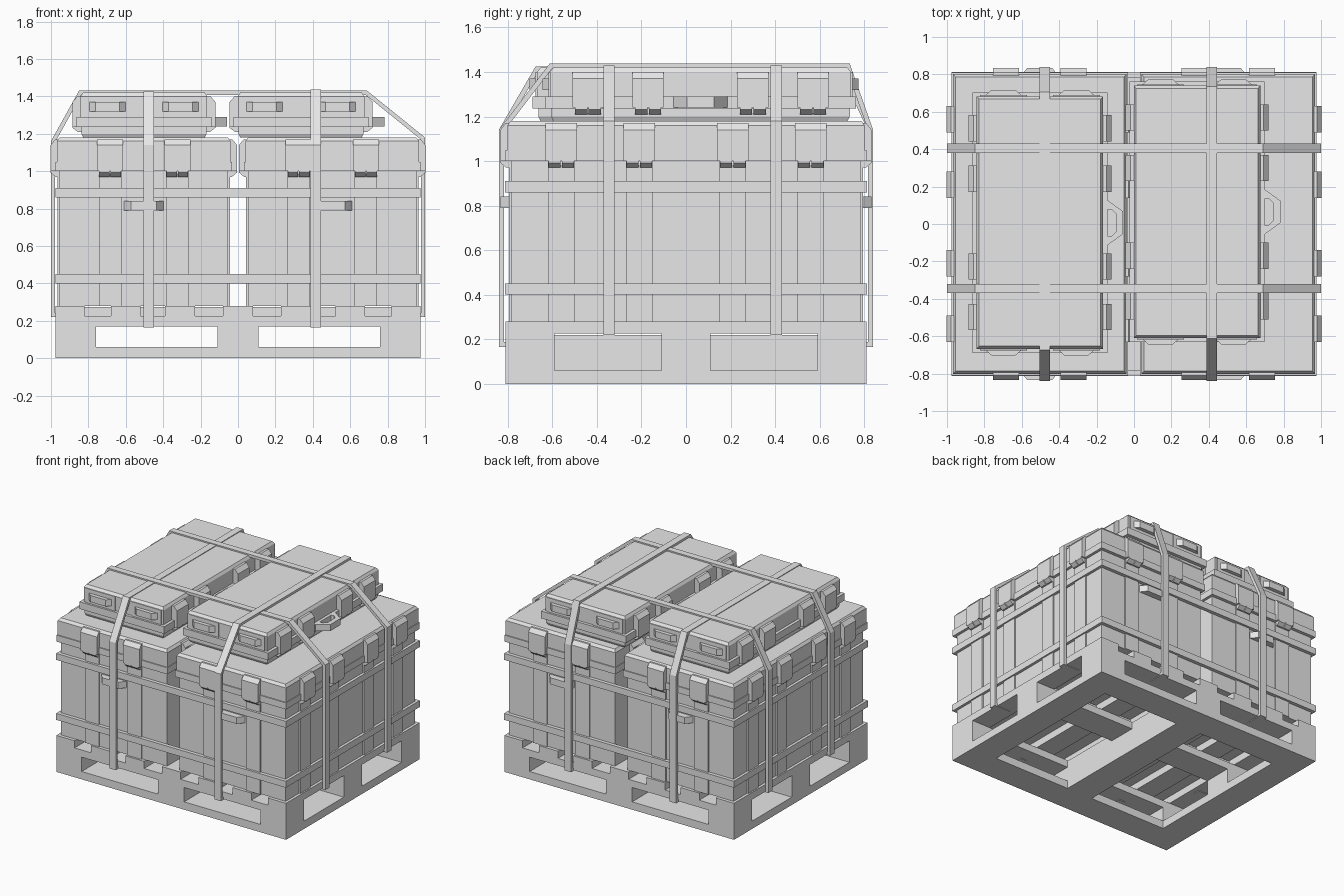
import bpy, bmesh, math
from mathutils import Vector, Matrix

if "Cube" in bpy.data.objects:
    bpy.data.objects.remove(bpy.data.objects["Cube"])

grey = bpy.data.materials.new("plain_grey")
grey.diffuse_color = (0.8, 0.8, 0.8, 1)
grey.use_nodes = True
grey.node_tree.nodes["Principled BSDF"].inputs["Base Color"].default_value = grey.diffuse_color


class Part:
    """Collects simple solids into one named object."""
    def __init__(self, name):
        self.name, self.bm = name, bmesh.new()

    def prism(self, pts, ext, mat=Matrix()):
        # closed profile swept along a vector
        ext = Vector(ext)
        a = [self.bm.verts.new(mat @ Vector(p)) for p in pts]
        b = [self.bm.verts.new(mat @ (Vector(p) + ext)) for p in pts]
        n = len(pts)
        for i in range(n):
            j = (i + 1) % n
            self.bm.faces.new((a[i], a[j], b[j], b[i]))
        self.bm.faces.new(a[::-1])
        self.bm.faces.new(b)

    def box(self, x0, x1, y0, y1, z0, z1, mat=Matrix()):
        self.prism([(x0, y0, z0), (x1, y0, z0), (x1, y1, z0), (x0, y1, z0)],
                   (0, 0, z1 - z0), mat)

    def stack(self, cx, cy, rings):
        # rectangular rings (z, half x, half y) lofted upward
        loops = [[self.bm.verts.new((cx + sx * hx, cy + sy * hy, z))
                  for sx, sy in ((-1, -1), (1, -1), (1, 1), (-1, 1))]
                 for z, hx, hy in rings]
        for a, b in zip(loops, loops[1:]):
            for i in range(4):
                j = (i + 1) % 4
                self.bm.faces.new((a[i], a[j], b[j], b[i]))
        self.bm.faces.new(loops[0][::-1])
        self.bm.faces.new(loops[-1])

    def done(self):
        bmesh.ops.recalc_face_normals(self.bm, faces=self.bm.faces[:])
        me = bpy.data.meshes.new(self.name)
        self.bm.to_mesh(me)
        self.bm.free()
        me.materials.append(grey)
        ob = bpy.data.objects.new(self.name, me)
        bpy.context.scene.collection.objects.link(ob)


def facing(cx, cy, side):
    # local x = outward; sides 0:+x 1:+y 2:-x 3:-y
    return Matrix.Translation((cx, cy, 0)) @ Matrix.Rotation(side * math.pi / 2, 4, 'Z')


def latch(part, m, r, off, t, z0, z1):
    # plate with chamfered head and two sloped hooks below
    w = 0.07
    part.prism([(r, off - w, z0 + .03), (r + t, off - w, z0 + .03),
                (r + t, off - w, z1 - .03), (r + t * .5, off - w, z1), (r, off - w, z1)],
               (0, 2 * w, 0), m)
    for s in (off - w + .012, off + w - .067):
        part.prism([(r, s, z0 + .03), (r + t, s, z0 + .03), (r + t, s, z0 + .022),
                    (r + t * .45, s, z0), (r, s, z0)], (0, .055, 0), m)


def handle(part, m, r, off, t, w, z0, z1):
    # solid trapezoid grip
    part.prism([(r, off - w, z0), (r + t, off - w * .65, z0),
                (r + t, off + w * .65, z0), (r, off + w, z0)], (0, 0, z1 - z0), m)


def strap(name, pts, centre, along_x, width=.055, t=.022):
    # flat band following an outline path, thickness turned inward
    p = [Vector(q) for q in pts]
    inner = []
    for i, q in enumerate(p):
        ns = []
        for a, b in ((i - 1, i), (i, i + 1)):
            if a >= 0 and b < len(p):
                d = (p[b] - p[a]).normalized()
                ns.append(Vector((d.y, -d.x)))
        n = sum(ns, Vector((0, 0))).normalized()
        inner.append(q + n * t / n.dot(ns[0]))
    part = Part(name)
    h = width / 2
    for i in range(len(p) - 1):
        quad = (p[i], p[i + 1], inner[i + 1], inner[i])
        if along_x:
            part.prism([(q.x, centre - h, q.y) for q in quad], (0, width, 0))
        else:
            part.prism([(centre - h, q.x, q.y) for q in quad], (width, 0, 0))
    bmesh.ops.remove_doubles(part.bm, verts=part.bm.verts[:], dist=1e-5)
    # drop the hidden faces between segments
    seen = {}
    for f in part.bm.faces:
        seen.setdefault(frozenset(f.verts), []).append(f)
    inside = [f for f in part.bm.faces
              if all(len(e.link_faces) > 2 for e in f.edges)]
    bmesh.ops.delete(part.bm, geom=inside, context='FACES_ONLY')
    part.done()


# pallet: base frame, blocks, beams and deck boards
PX, PY = .975, .81
base = Part("pallet_base_frame")
for s in (-1, 1):
    base.box(*sorted((s * .76, s * PX)), -PY, PY, 0, .06)
    base.box(-.76, .76, *sorted((s * .59, s * PY)), 0, .06)
base.box(-.11, .11, -.59, .59, 0, .06)
base.done()

blocks = Part("pallet_blocks")
for s in (-1, 1):
    for y0, y1 in ((-PY, -.59), (-.11, .11), (.59, PY)):
        blocks.box(*sorted((s * .76, s * PX)), y0, y1, .06, .17)
blocks.box(-.11, .11, -PY, PY, .06, .17)
blocks.done()

beams = Part("pallet_beams")
for y0, y1 in ((-PY, -.59), (-.11, .11), (.59, PY)):
    beams.box(-PX, PX, y0, y1, .17, .225)
beams.box(-.11, .11, -.59, .59, .17, .22)
beams.box(-.95, .95, -.06, .06, .225, .274)
beams.done()

deck = Part("pallet_deck_boards")
for x0, x1 in ((-PX, -.82), (-.68, -.52), (-.39, -.23), (-.08, .08),
               (.23, .39), (.52, .68), (.82, PX)):
    deck.box(x0, x1, -PY, PY, .225, .28)
deck.done()

# two tall crates with lids, ribs, latches and end grips
for label, cx in (("left", -.504), ("right", .504)):
    crate = Part(label + "_crate")
    crate.stack(cx, 0, [(.28, .45, .785), (1.0, .45, .785), (1.0, .471, .81),
                        (1.05, .471, .81), (1.05, .465, .802), (1.16, .465, .802),
                        (1.18, .45, .787)])
    crate.done()
    ribs = Part(label + "_crate_ribs")
    hard = Part(label + "_crate_latches")
    grips = Part(label + "_crate_grips")
    for side in range(4):
        m = facing(cx, 0, side)
        end = side % 2
        r = .785 if end else .45
        for off in ((-.18, .18) if end else (-.56, -.21, .21, .56)):
            ribs.box(r - .01, r + .01, off - .06, off + .06, .28, 1.0, m)
            latch(hard, m, r, off, .048, .97, 1.17)
        if end:
            handle(grips, m, r, 0, .048, .105, .79, .84)
    for p in (ribs, hard, grips):
        p.done()

# two low cases on top
for label, cx, cy in (("left", -.503, .007), ("right", .337, .065)):
    case = Part(label + "_top_case")
    case.stack(cx, cy, [(1.18, .325, .66), (1.2, .335, .67), (1.235, .335, .67),
                        (1.235, .36, .697), (1.29, .36, .697), (1.29, .338, .675),
                        (1.4, .338, .675), (1.42, .325, .66)])
    case.done()
    hard = Part(label + "_top_case_latches")
    grips = Part(label + "_top_case_end_grips")
    for side in range(4):
        m = facing(cx, cy, side)
        for off in ((-.195, .195) if side % 2 else (-.505, -.235, .235, .505)):
            if side % 2:
                grips.box(.67, .682, off - .125, off + .125, 1.29, 1.4, m)
                handle(grips, m, .68, off, .03, .098, 1.32, 1.37)
            else:
                latch(hard, m, .33, off, .052, 1.21, 1.4)
    hard.done()
    grips.done()
    # open carry handle on the right-hand long side
    carry = Part(label + "_top_case_carry_handle")
    m = facing(cx, cy, 0)
    for s in (-1, 1):
        carry.prism([(.355, s * .125, 1.24), (.445, s * .06, 1.24),
                     (.41, s * .045, 1.24), (.385, s * .07, 1.24),
                     (.355, s * .07, 1.24)], (0, 0, .05), m)
    carry.box(.41, .445, -.06, .06, 1.24, 1.29, m)
    carry.done()

# horizontal bands wrapped round both crates
for label, z in (("lower", .4), ("upper", .86)):
    band = Part(label + "_wrap_band")
    for s in (-1, 1):
        band.box(-PX, PX, *sorted((s * .783, s * .812)), z, z + .05)
        band.box(*sorted((s * .948, s * PX)), -.783, .783, z, z + .05)
    band.done()

# tie-down straps over the whole load
for label, x, f, b, top in (("left", -.477, -.675, .705, 1.425),
                            ("right", .415, -.612, .735, 1.437)):
    strap(label + "_lengthwise_strap",
          [(-.7, .165), (-.84, .165), (-.84, 1.14), (f, top), (b, top),
           (.84, 1.14), (.84, .165), (.7, .165)], x, False)
for label, y in (("front", -.345), ("back", .405)):
    strap(label + "_cross_strap",
          [(-.86, .22), (-1, .22), (-1, 1.16), (-.85, 1.43), (.69, 1.43),
           (1, 1.18), (1, .22), (.86, .22)], y, True, .05)
